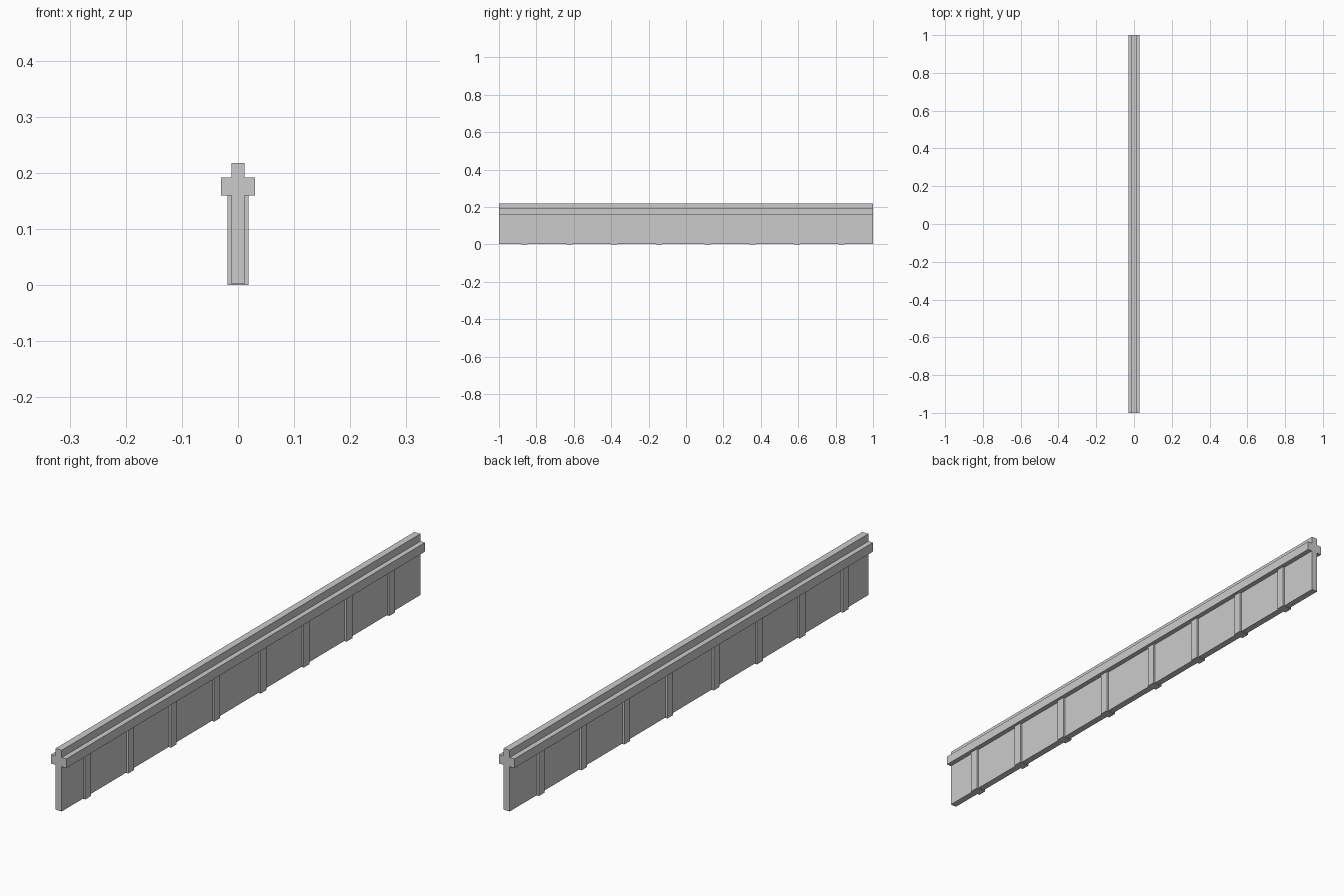
import bpy, bmesh

if "Cube" in bpy.data.objects:
    bpy.data.objects.remove(bpy.data.objects["Cube"])


def new_object(name, bm):
    bmesh.ops.recalc_face_normals(bm, faces=bm.faces)
    mesh = bpy.data.meshes.new(name)
    bm.to_mesh(mesh)
    bm.free()
    obj = bpy.data.objects.new(name, mesh)
    bpy.context.collection.objects.link(obj)
    return obj


def extrude_profile(name, points, y0, y1):
    """Extrude an (x, z) outline along y."""
    bm = bmesh.new()
    face = bm.faces.new([bm.verts.new((x, y0, z)) for x, z in points])
    ext = bmesh.ops.extrude_face_region(bm, geom=[face])
    verts = [v for v in ext["geom"] if isinstance(v, bmesh.types.BMVert)]
    bmesh.ops.translate(bm, verts=verts, vec=(0, y1 - y0, 0))
    return new_object(name, bm)


WEB, FLANGE, RIB = 0.012, 0.03, 0.019          # half widths
BASE, LOW, HIGH, TOP = 0.002, 0.16, 0.192, 0.218  # heights

# Wall panel with side rail and raised top strip, one cross-shaped section
half = [(WEB, BASE), (WEB, LOW), (FLANGE, LOW),
        (FLANGE, HIGH), (WEB, HIGH), (WEB, TOP)]
outline = half + [(-x, z) for x, z in reversed(half)]
extrude_profile("wall_panel", outline, -1, 1)

# Upright ribs, passing through the panel and showing on both sides
rib = [(-RIB, 0), (RIB, 0), (RIB, LOW), (-RIB, LOW)]
for i, y in enumerate((-0.863, -0.623, -0.385, -0.144,
                       0.115, 0.355, 0.594, 0.832)):
    extrude_profile(f"rib_{i + 1}", rib, y - 0.016, y + 0.016)
